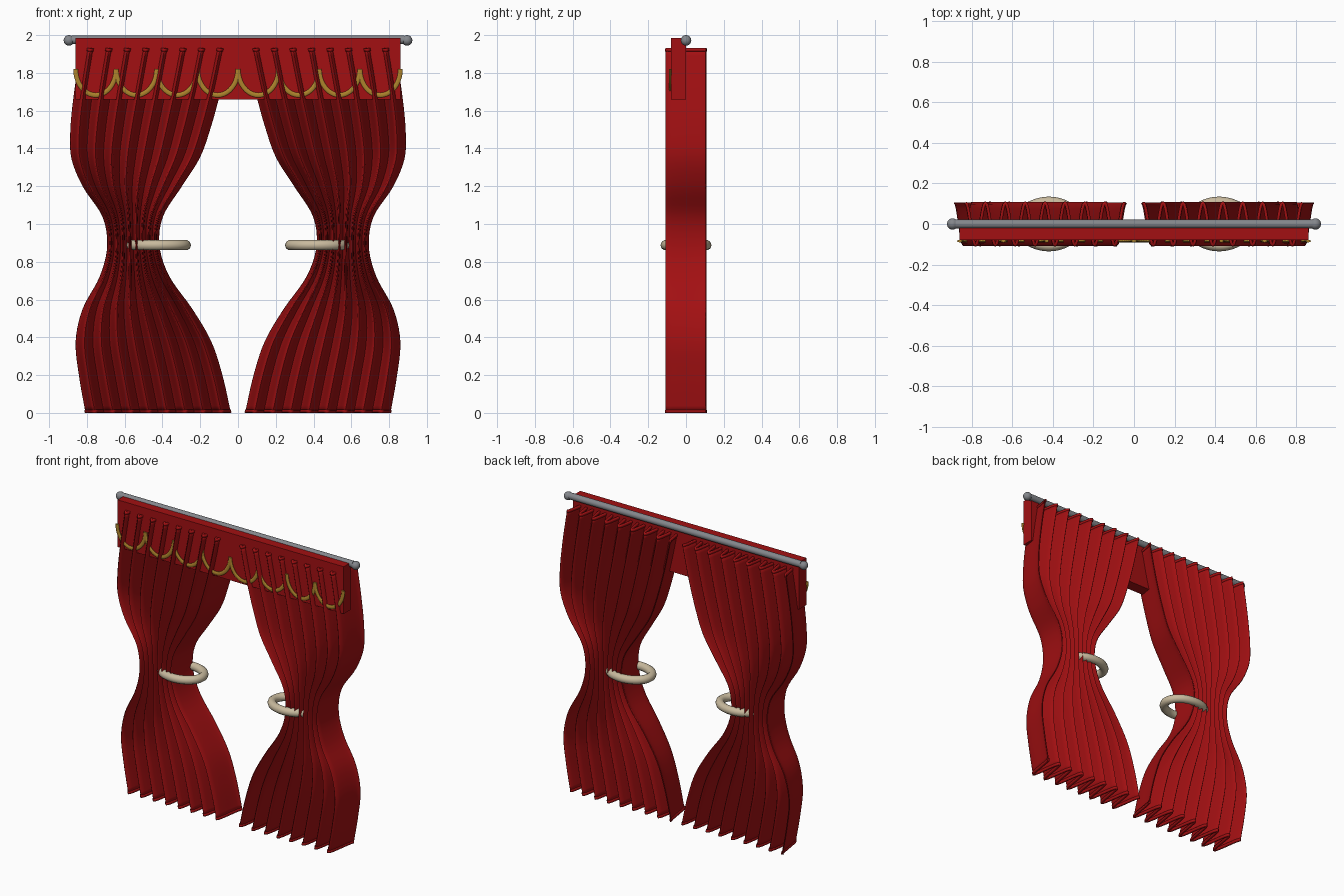
import bpy, bmesh
from math import sin, cos, pi

cube = bpy.data.objects.get("Cube")
if cube:
    bpy.data.objects.remove(cube, do_unlink=True)


def material(name, rgb, rough=0.6):
    m = bpy.data.materials.new(name)
    m.use_nodes = True
    m.diffuse_color = (*rgb, 1)
    bsdf = m.node_tree.nodes["Principled BSDF"]
    bsdf.inputs["Base Color"].default_value = (*rgb, 1)
    bsdf.inputs["Roughness"].default_value = rough
    return m


RED = material("curtain red", (0.36, 0.005, 0.006))
GOLD = material("trim gold", (0.42, 0.23, 0.025))
CREAM = material("tieback cream", (0.58, 0.49, 0.34))
GREY = material("rod grey", (0.23, 0.24, 0.26))


def finish(obj, name, mat, smooth=True):
    obj.name = name
    obj.data.materials.clear()
    obj.data.materials.append(mat)
    if smooth:
        bpy.ops.object.select_all(action='DESELECT')
        obj.select_set(True)
        bpy.context.view_layer.objects.active = obj
        bpy.ops.object.shade_smooth_by_angle(angle=0.9)
    return obj


# Panel outline: height, inner edge, outer edge
OUTLINE = [(0, .04, .805), (.2, .085, .84), (.38, .145, .857), (.55, .245, .82),
           (.72, .365, .73), (.88, .418, .69), (1.04, .40, .715), (1.2, .30, .82),
           (1.35, .205, .88), (1.5, .15, .885), (1.7, .095, .865), (1.93, .045, .83)]


def edge(z, k):
    """Smooth interpolation of one outline edge at height z."""
    n = len(OUTLINE)
    i = max(j for j in range(n - 1) if OUTLINE[j][0] <= z or j == 0)

    def slope(j):
        a, b = OUTLINE[max(j - 1, 0)], OUTLINE[min(j + 1, n - 1)]
        return (b[k] - a[k]) / (b[0] - a[0])

    p, q = OUTLINE[i], OUTLINE[i + 1]
    h = q[0] - p[0]
    t = (z - p[0]) / h
    s = 1 - t
    return (p[k] * (1 + 2 * t) * s * s + q[k] * (3 - 2 * t) * t * t
            + h * t * s * (s * slope(i) - t * slope(i + 1)))


FOLDS, STEPS = 8, 16


def pleated_sheet(name, side, z0, z1, rows, thickness):
    bm = bmesh.new()
    cols = FOLDS * STEPS
    grid = []
    for r in range(rows + 1):
        z = z0 + (z1 - z0) * r / rows
        a, b = edge(z, 1), edge(z, 2)
        grid.append([bm.verts.new((side * (a + (b - a) * c / cols),
                                   0.105 * cos(2 * pi * c / STEPS), z))
                     for c in range(cols + 1)])
    for r in range(rows):
        for c in range(cols):
            bm.faces.new((grid[r][c], grid[r][c + 1], grid[r + 1][c + 1], grid[r + 1][c]))
    mesh = bpy.data.meshes.new(name)
    bm.to_mesh(mesh)
    bm.free()
    obj = bpy.data.objects.new(name, mesh)
    bpy.context.collection.objects.link(obj)
    finish(obj, name, RED)
    mod = obj.modifiers.new("thickness", 'SOLIDIFY')
    mod.thickness = thickness
    mod.offset = 0
    return obj


def tube(name, points, radius, mat, closed=False, location=(0, 0, 0), flat=1):
    curve = bpy.data.curves.new(name, 'CURVE')
    curve.dimensions = '3D'
    curve.bevel_depth = radius
    curve.bevel_resolution = 3
    curve.use_fill_caps = True
    spline = curve.splines.new('POLY')
    spline.points.add(len(points) - 1)
    for p, co in zip(spline.points, points):
        p.co = (*co, 1)
    spline.use_cyclic_u = closed
    obj = bpy.data.objects.new(name, curve)
    bpy.context.collection.objects.link(obj)
    obj.location = location
    obj.scale.y = flat
    bpy.ops.object.select_all(action='DESELECT')
    obj.select_set(True)
    bpy.context.view_layer.objects.active = obj
    bpy.ops.object.convert(target='MESH')
    return finish(bpy.context.object, name, mat)


for side, label in ((1, "left"), (-1, "right")):
    # Pleated curtain with thicker hems at both ends
    pleated_sheet(label + "_curtain", side, 0.004, 1.926, 56, 0.006)
    pleated_sheet(label + "_bottom_hem", side, 0, 0.016, 1, 0.014)
    pleated_sheet(label + "_top_hem", side, 1.914, 1.93, 1, 0.014)

    # Oval tieback ring
    ring = [(0.143 * cos(2 * pi * i / 48), 0.107 * sin(2 * pi * i / 48), 0) for i in range(48)]
    tube(label + "_tieback", ring, 0.028, CREAM, True, (side * 0.42, 0, 0.888))

    # Ball finial
    bpy.ops.mesh.primitive_uv_sphere_add(segments=24, ring_count=12, radius=0.028,
                                         location=(side * 0.895, 0, 1.972))
    finish(bpy.context.object, label + "_finial", GREY)

# Curtain rod
bpy.ops.mesh.primitive_cylinder_add(vertices=24, radius=0.022, depth=1.76,
                                    location=(0, 0, 1.975), rotation=(0, pi / 2, 0))
finish(bpy.context.object, "rod", GREY)

# Boxed valance
bpy.ops.mesh.primitive_cube_add(size=1, location=(0, -0.04, 1.822))
valance = bpy.context.object
valance.scale = (1.72, 0.08, 0.324)
finish(valance, "valance", RED, smooth=False)

# Scalloped gold trim across the valance
SWAGS, HALF = 8, 0.1075
for i in range(SWAGS):
    arc = [(-HALF * cos(pi * j / 20), 0, -0.138 * sin(pi * j / 20)) for j in range(21)]
    x = (2 * i + 1 - SWAGS) * HALF
    tube(f"swag_{i + 1}", arc, 0.013, GOLD, False, (x, -0.084, 1.82), 0.5)
